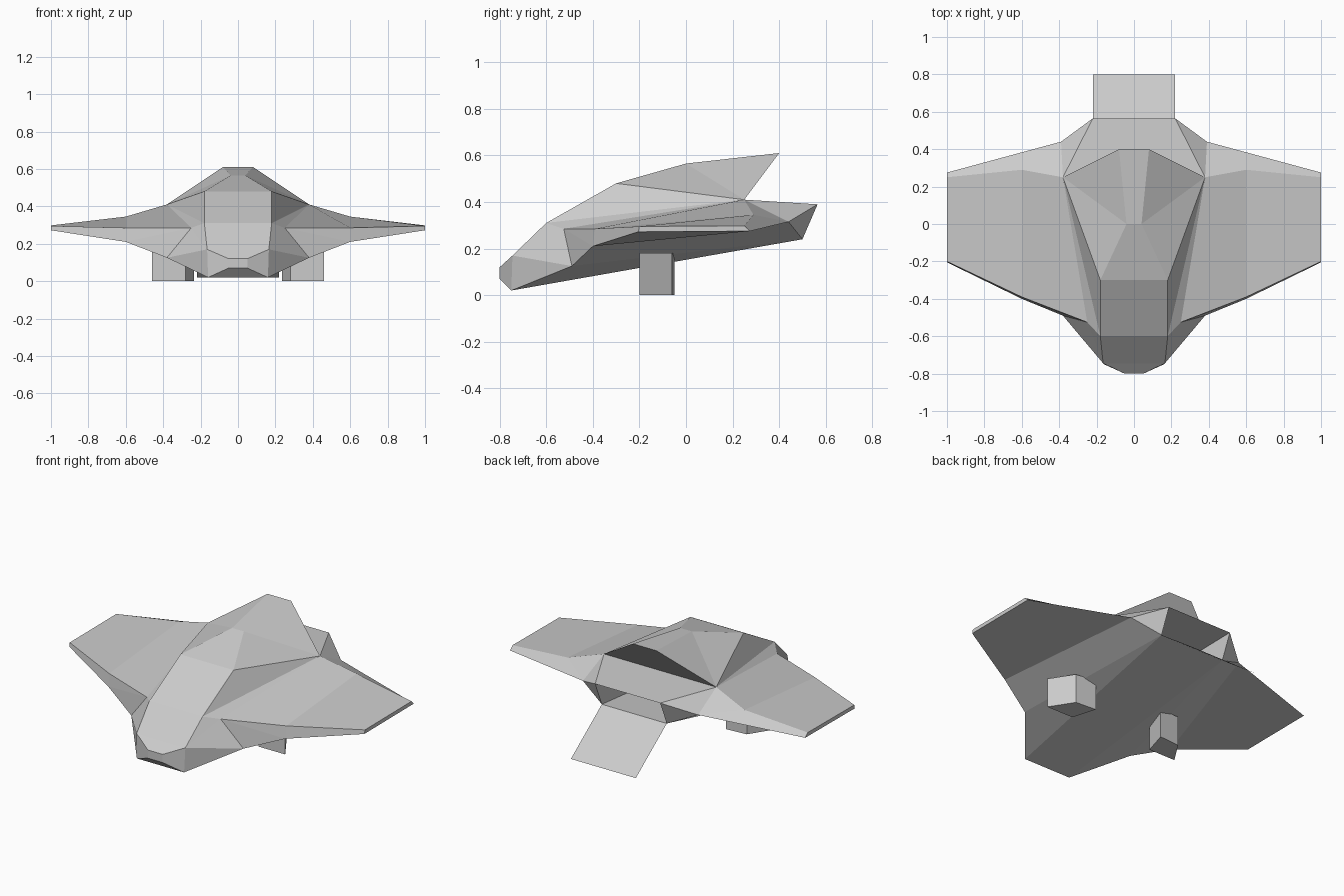
import bpy, bmesh

if "Cube" in bpy.data.objects:
    bpy.data.objects.remove(bpy.data.objects["Cube"])


def flip(p):
    return (-p[0], p[1], p[2])


def finish(bm, name):
    bmesh.ops.recalc_face_normals(bm, faces=bm.faces[:])
    mesh = bpy.data.meshes.new(name)
    bm.to_mesh(mesh)
    bm.free()
    obj = bpy.data.objects.new(name, mesh)
    bpy.context.collection.objects.link(obj)
    return obj


# Right-hand corner points of the hull
P = {
    "peak": (.08, .40, .61), "mid": (.04, 0, .565), "cockpit": (.18, -.30, .48),
    "brow": (.18, -.60, .31), "cheek": (.165, -.745, .17),
    "nose_top": (.05, -.80, .12), "nose_low": (.05, -.80, .07),
    "chin": (.16, -.75, .02), "tail_low": (.22, .50, .24),
    "tail_top": (.22, .565, .39), "in_low": (.22, .25, .215),
    "in_top": (.22, .25, .385), "shoulder": (.38, .25, .41),
    "root": (.25, -.525, .285), "low1": (.38, -.49, .125),
    "low2": (.60, -.40, .21), "lead": (.60, -.39, .285),
    "ridge": (.60, .29, .345), "kink": (.39, .44, .315),
    "tip_fu": (1, -.20, .295), "tip_fl": (1, -.205, .272),
    "tip_bu": (1, .25, .298), "tip_bl": (1, .275, .275),
}

# Centre strip runs round the hull and into the rear bay
STRIP = ("tail_top shoulder peak mid cockpit brow cheek nose_top nose_low "
         "chin tail_low in_low in_top").split()

SIDES = [
    # cabin
    "peak shoulder mid", "mid shoulder cockpit", "cockpit shoulder brow",
    "brow shoulder root",
    # nose
    "cheek brow root", "cheek root low1", "cheek low1 chin",
    "cheek chin nose_low nose_top",
    # wing top
    "shoulder root lead ridge", "ridge lead tip_fu tip_bu",
    # wing edges
    "root low1 low2", "root low2 lead", "lead low2 tip_fl tip_fu",
    "tip_fu tip_fl tip_bl tip_bu", "ridge tip_bu tip_bl kink",
    "shoulder ridge kink", "shoulder kink tail_top", "tail_top kink tail_low",
    # underside
    "chin low1 tail_low", "low1 low2 kink tail_low", "low2 tip_fl tip_bl kink",
    # rear bay wall
    "tail_top tail_low in_low in_top",
]

bm = bmesh.new()
R = {k: bm.verts.new(p) for k, p in P.items()}
L = {k: bm.verts.new(flip(p)) for k, p in P.items()}
for a, b in zip(STRIP, STRIP[1:] + STRIP[:1]):
    bm.faces.new((R[a], R[b], L[b], L[a]))
for face in SIDES:
    keys = face.split()
    bm.faces.new([R[k] for k in keys])
    bm.faces.new([L[k] for k in reversed(keys)])
finish(bm, "hull")

# Boarding ramp
bm = bmesh.new()
bm.faces.new([bm.verts.new(p) for p in
              ((-.22, .50, .24), (.22, .50, .24), (.22, .80, .02), (-.22, .80, .02))])
finish(bm, "ramp")

# Landing feet, skewed inwards towards the back
FOOT = [(.28, -.20), (.46, -.20), (.37, -.06), (.235, -.05)]
for side, name in ((1, "right_foot"), (-1, "left_foot")):
    bm = bmesh.new()
    base = bm.faces.new([bm.verts.new((side * x, y, 0)) for x, y in FOOT])
    ext = bmesh.ops.extrude_face_region(bm, geom=[base], use_keep_orig=True)
    top = [g for g in ext["geom"] if isinstance(g, bmesh.types.BMVert)]
    bmesh.ops.translate(bm, verts=top, vec=(0, 0, .18))
    finish(bm, name)
